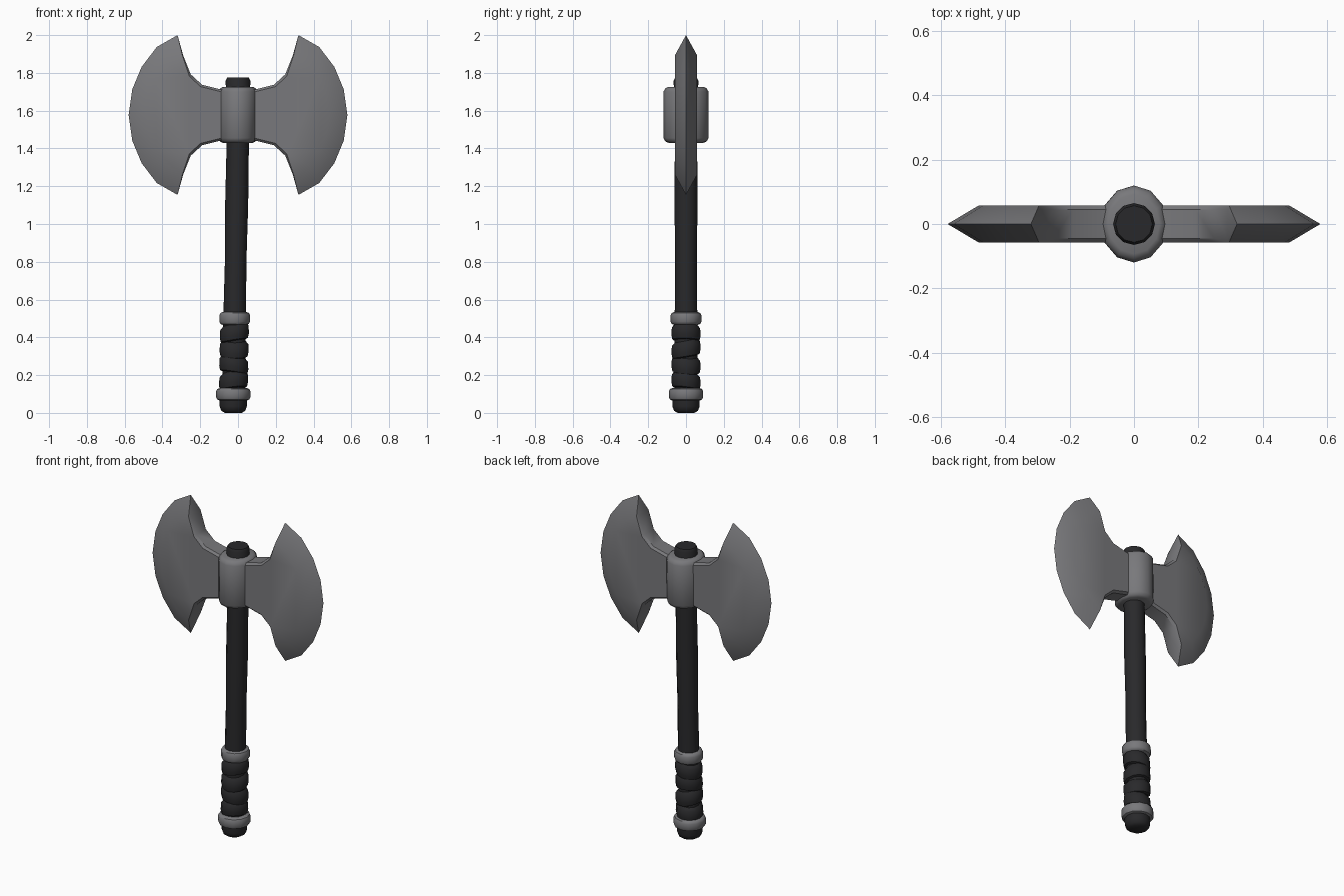
import bpy, bmesh, math

if "Cube" in bpy.data.objects:
    bpy.data.objects.remove(bpy.data.objects["Cube"])

def material(name, v):
    m = bpy.data.materials.new(name)
    m.diffuse_color = (*v, 1)
    m.use_nodes = True
    m.node_tree.nodes["Principled BSDF"].inputs["Base Color"].default_value = m.diffuse_color
    return m

STEEL = material("grey steel", (0.19, 0.19, 0.2))
DARK = material("dark wood and leather", (0.022, 0.022, 0.024))

def finish(name, bm, mat, angle=40):
    bmesh.ops.recalc_face_normals(bm, faces=bm.faces)
    me = bpy.data.meshes.new(name)
    bm.to_mesh(me)
    bm.free()
    ob = bpy.data.objects.new(name, me)
    bpy.context.collection.objects.link(ob)
    me.materials.append(mat)
    bpy.ops.object.select_all(action='DESELECT')
    ob.select_set(True)
    bpy.context.view_layer.objects.active = ob
    bpy.ops.object.shade_smooth_by_angle(angle=math.radians(angle))
    return ob

def lean(z):
    # the haft drifts slightly to -x toward the bottom
    return -0.025 * max(0.0, min(1.0, (1.5 - z) / 1.4))

def lathe(name, profile, mat, n=12, sy=1.0, tilt=0.0, turn=0.0):
    bm = bmesh.new()
    rings = []
    for r, z in profile:
        ring = []
        for i in range(n):
            a = 2 * math.pi * i / n
            ring.append(bm.verts.new((lean(z) + r * math.cos(a), r * sy * math.sin(a),
                                      z + tilt * math.cos(a + turn))))
        rings.append(ring)
    for p, q in zip(rings, rings[1:]):
        for i in range(n):
            j = (i + 1) % n
            bm.faces.new((p[i], p[j], q[j], q[i]))
    bm.faces.new(rings[0][::-1])
    bm.faces.new(rings[-1])
    return finish(name, bm, mat)

# Haft with its top stub, pommel and grip wraps
lathe("haft", [(0.06, 0.05), (0.06, 0.5), (0.057, 0.8), (0.061, 1.1), (0.059, 1.42),
               (0.064, 1.6), (0.065, 1.76), (0.057, 1.776)], DARK)
lathe("pommel", [(0.045, 0), (0.064, 0.012), (0.072, 0.035), (0.072, 0.08)], DARK)
for k in range(4):
    z = 0.125 + k * 0.085
    lathe(f"grip_wrap_{k + 1}", [(0.06, z), (0.072, z + 0.006), (0.077, z + 0.03),
                                 (0.075, z + 0.07), (0.06, z + 0.088)],
          DARK, tilt=0.012, turn=k * 1.9 + 0.8)

# Metal bands
def band(name, r, z0, z1):
    lathe(name, [(r - 0.02, z0), (r - 0.006, z0 + 0.006), (r, z0 + 0.018),
                 (r, z1 - 0.018), (r - 0.006, z1 - 0.006), (r - 0.02, z1)], STEEL)

band("upper_grip_ring", 0.081, 0.465, 0.535)
band("lower_grip_ring", 0.091, 0.065, 0.132)

# Head socket, slightly deeper than wide
lathe("head_socket", [(0.08, 1.43), (0.094, 1.437), (0.103, 1.455), (0.103, 1.70),
                      (0.094, 1.718), (0.08, 1.726)], STEEL, sy=1.16)

# Blades: sharp outer edge, flat cheeks, chamfered concave inner walls
ZC, T = 1.577, 0.058
EDGE = [(0.32, 0.423), (0.43, 0.36), (0.51, 0.255), (0.56, 0.135), (0.579, 0)]
INNER = [(0.29, 0.315), (0.25, 0.215), (0.19, 0.16), (0.05, 0.125)]
edge = EDGE + [(x, -z) for x, z in EDGE[-2::-1]]

def blade(name, side):
    bm = bmesh.new()
    V = lambda x, y, z: bm.verts.new((side * x, y, ZC + z))
    sharp = [V(x, 0, z) for x, z in edge]
    walls = {}
    for s in (-1, 1):
        arc = [V(0.295 + (x - 0.32) * 0.72, s * T, z * 0.75) for x, z in edge]
        for i in range(len(edge) - 1):
            bm.faces.new((sharp[i], sharp[i + 1], arc[i + 1], arc[i]))
        cheek = []
        for d, end, tip in ((1, arc[0], sharp[0]), (-1, arc[-1], sharp[-1])):
            wall = [V(x, s * (T - 0.013), d * z) for x, z in INNER]
            rim = [end] + [V(x + 0.008, s * T, d * (z - 0.01)) for x, z in INNER[1:]]
            bm.faces.new((tip, end, wall[0]))
            for i in range(3):
                bm.faces.new((rim[i], rim[i + 1], wall[i + 1], wall[i]))
            walls[s, d] = wall
            cheek.append(rim)
        bm.faces.new(cheek[0][::-1] + arc[1:-1] + cheek[1])
    for d, tip in ((1, sharp[0]), (-1, sharp[-1])):
        f, b = walls[-1, d], walls[1, d]
        bm.faces.new((tip, f[0], b[0]))
        for i in range(3):
            bm.faces.new((f[i], f[i + 1], b[i + 1], b[i]))
    finish(name, bm, STEEL)

blade("right_blade", 1)
blade("left_blade", -1)
